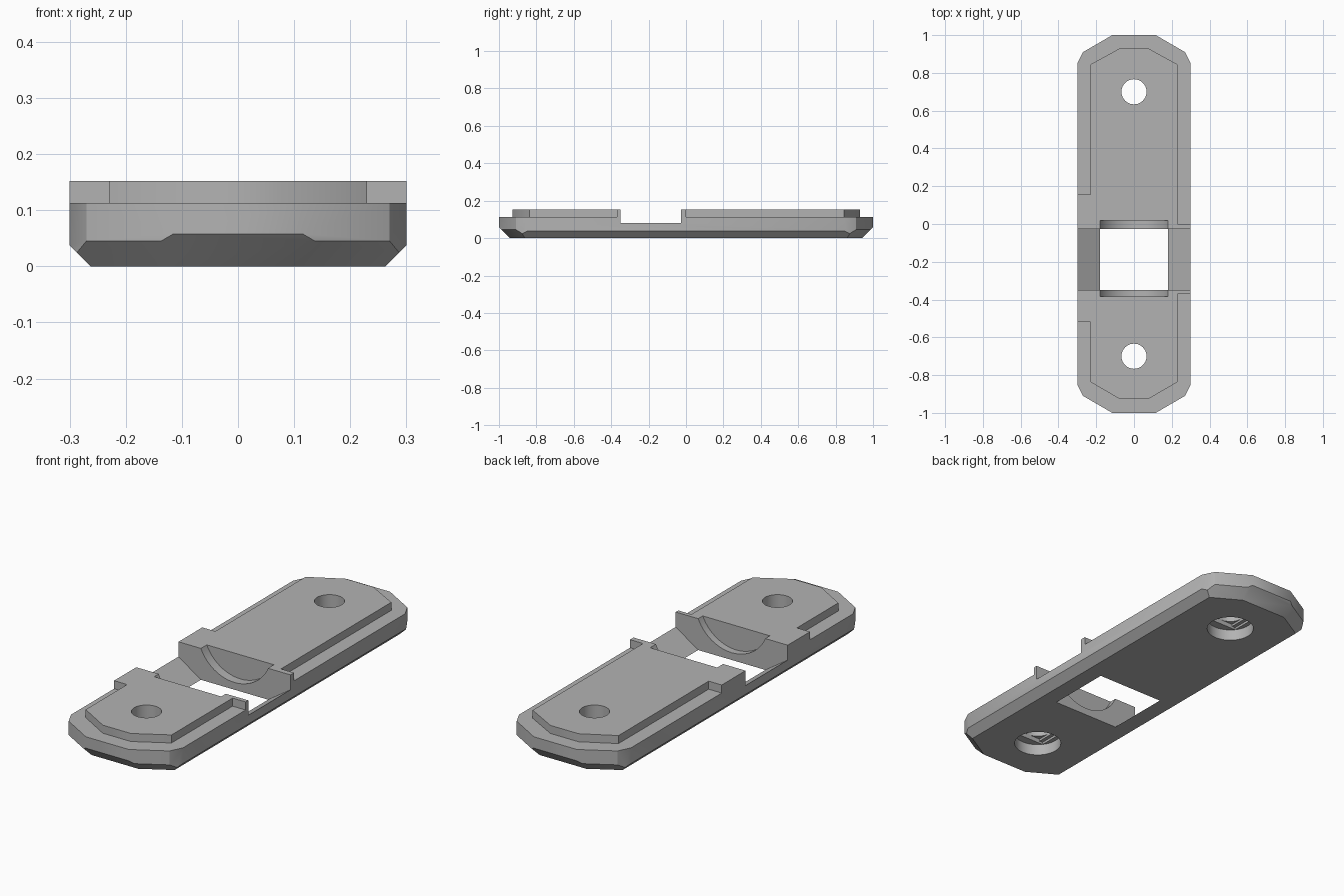
import bpy, bmesh, math
from mathutils import Vector, Matrix

old = bpy.data.objects.get("Cube")
if old:
    bpy.data.objects.remove(old, do_unlink=True)

TOP, LEDGE = 0.152, 0.113
NOTCH_FRONT, NOTCH_BACK = -0.35, -0.027

grey = bpy.data.materials.new("plain grey")
grey.use_nodes = True
grey.diffuse_color = (0.45, 0.45, 0.45, 1)
grey.node_tree.nodes["Principled BSDF"].inputs["Base Color"].default_value = (0.45, 0.45, 0.45, 1)


def finish(name, bm):
    bmesh.ops.recalc_face_normals(bm, faces=bm.faces)
    mesh = bpy.data.meshes.new(name)
    bm.to_mesh(mesh)
    bm.free()
    mesh.materials.append(grey)
    obj = bpy.data.objects.new(name, mesh)
    bpy.context.collection.objects.link(obj)
    return obj


def prism(points, low, high, along_y=False):
    """Extrude a flat outline along z, or an x-z outline along y."""
    bm = bmesh.new()
    place = (lambda a, b: (a, low, b)) if along_y else (lambda a, b: (a, b, low))
    face = bm.faces.new([bm.verts.new(place(a, b)) for a, b in points])
    step = Vector((0, high - low, 0)) if along_y else Vector((0, 0, high - low))
    grown = bmesh.ops.extrude_face_region(bm, geom=[face])["geom"]
    bmesh.ops.translate(bm, vec=step, verts=[v for v in grown if isinstance(v, bmesh.types.BMVert)])
    return bm


def circle(radius, cx, cy, sides):
    return [(cx + radius * math.cos(math.tau * i / sides),
             cy + radius * math.sin(math.tau * i / sides)) for i in range(sides)]


def combine(target, other, operation):
    """Apply a boolean and discard the helper."""
    mod = target.modifiers.new("shape", "BOOLEAN")
    mod.operation, mod.solver, mod.object = operation, "EXACT", other
    bpy.context.view_layer.objects.active = target
    bpy.ops.object.modifier_apply(modifier=mod.name)
    bpy.data.objects.remove(other, do_unlink=True)


# Base plate: long outline with faceted corners
corner = [(0.3, 0.85), (0.27, 0.91), (0.115, 1.0)]
half = corner + [(-x, y) for x, y in reversed(corner)]
bm = prism(half + [(-x, -y) for x, y in half], 0, LEDGE)

# Chamfers around the underside, one sloping cut per edge
slant = Vector((0.502, 0.865))
cuts = [(sx, 0, 0.263) for sx in (1, -1)] + [(0, sy, 0.942) for sy in (1, -1)]
cuts += [(sx * slant.x, sy * slant.y, 0.877) for sx in (1, -1) for sy in (1, -1)]
for nx, ny, dist in cuts:
    bmesh.ops.bisect_plane(bm, geom=bm.verts[:] + bm.edges[:] + bm.faces[:], dist=1e-6,
                           plane_co=(nx * dist, ny * dist, 0), plane_no=(nx, ny, -1),
                           clear_outer=True)
    bmesh.ops.holes_fill(bm, edges=bm.edges[:], sides=0)
plate = finish("mounting_plate", bm)

# Raised pad with tabs reaching the sides next to the notch
pad = [(0.23, -0.37), (0.3, -0.37), (0.3, 0.0), (0.23, 0.0), (0.23, 0.845), (0.075, 0.93),
       (-0.075, 0.93), (-0.23, 0.845), (-0.23, 0.155), (-0.3, 0.155), (-0.3, -0.52),
       (-0.23, -0.52), (-0.23, -0.837), (-0.075, -0.927), (0.075, -0.927), (0.23, -0.837)]
combine(plate, finish("raised_pad", prism(pad, LEDGE, TOP)), "UNION")

# Cross notch with sloping rails and an open window
side = [(0.18, -0.05), (0.18, 0.0), (0.3, 0.08), (0.4, 0.08), (0.4, 0.3)]
notch = side + [(-x, z) for x, z in reversed(side)]
combine(plate, finish("notch_cutter", prism(notch, NOTCH_FRONT, NOTCH_BACK, True)), "DIFFERENCE")

# Round recesses in both notch walls
recess = circle(0.197, 0, 0.232, 64)
combine(plate, finish("recess_cutter", prism(recess, -0.385, 0.018, True)), "DIFFERENCE")

# Screw holes: counterbore, stepped ceiling, through hole
R_HOLE, R_BORE = 0.0665, 0.108
for y in (-0.7, 0.7):
    chord = math.sqrt(R_BORE ** 2 - R_HOLE ** 2)
    slot = [(sx * chord, y + sy * R_HOLE) for sx, sy in ((-1, -1), (1, -1), (1, 1), (-1, 1))]
    square = [(sx * R_HOLE, y + sy * R_HOLE) for sx, sy in ((-1, -1), (1, -1), (1, 1), (-1, 1))]
    for outline, height in ((circle(R_BORE, 0, y, 48), 0.055), (slot, 0.066),
                            (square, 0.077), (circle(R_HOLE, 0, y, 40), 0.3)):
        combine(plate, finish("hole_cutter", prism(outline, -0.05, height)), "DIFFERENCE")

# Soft shading across shallow facets
bpy.ops.object.select_all(action="DESELECT")
plate.select_set(True)
bpy.context.view_layer.objects.active = plate
bpy.ops.object.shade_smooth_by_angle(angle=math.radians(31))
